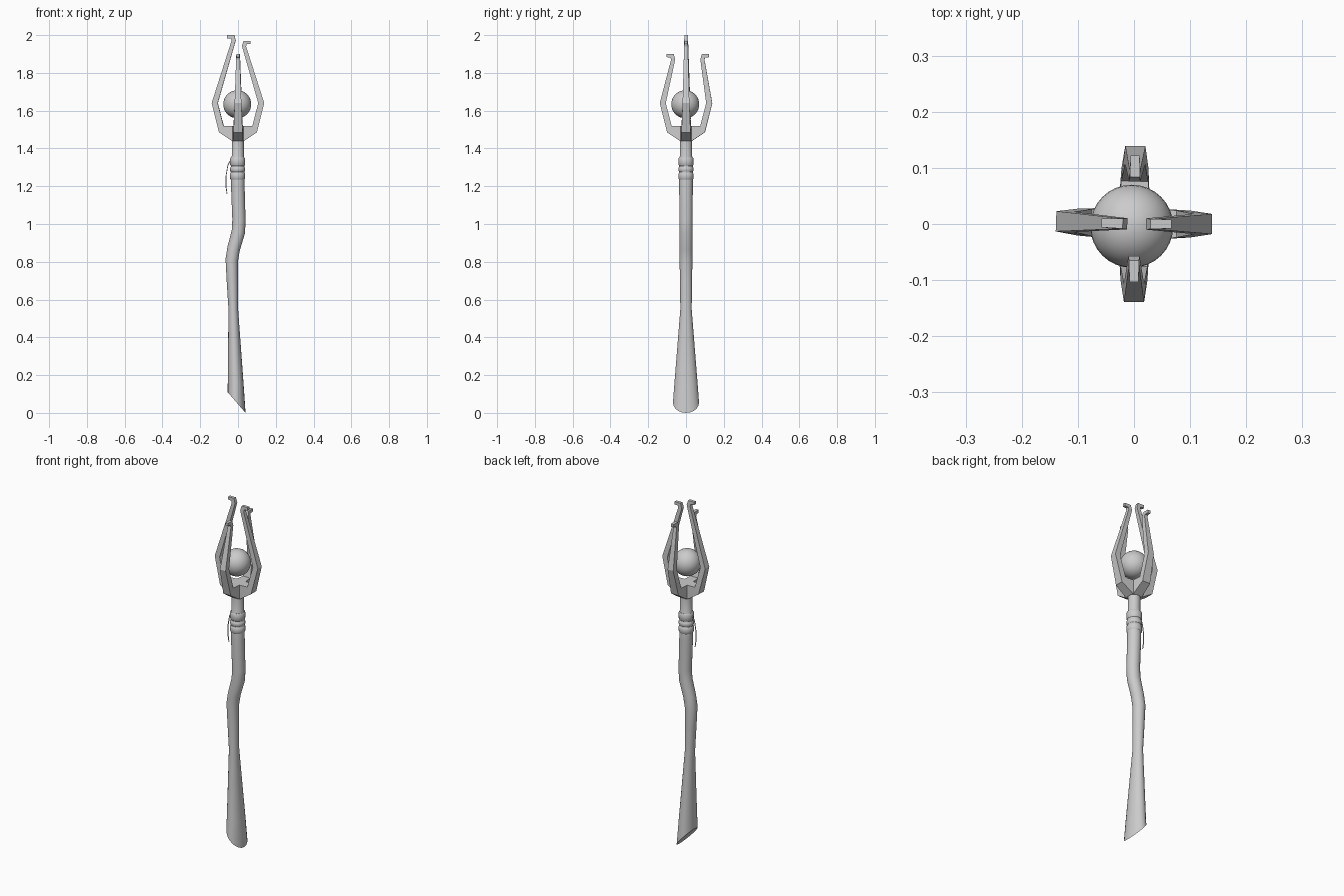
import bpy, bmesh, math
from mathutils import Vector, Matrix

if "Cube" in bpy.data.objects:
    bpy.data.objects.remove(bpy.data.objects["Cube"])


def finish(name, bm, smooth=None):
    bmesh.ops.recalc_face_normals(bm, faces=bm.faces)
    me = bpy.data.meshes.new(name)
    bm.to_mesh(me)
    bm.free()
    ob = bpy.data.objects.new(name, me)
    bpy.context.collection.objects.link(ob)
    if smooth:
        bpy.ops.object.select_all(action='DESELECT')
        ob.select_set(True)
        bpy.context.view_layer.objects.active = ob
        bpy.ops.object.shade_smooth_by_angle(angle=math.radians(smooth))
    return ob


def loft(name, rings, smooth=None):
    """Bridge equal-length point rings and cap both ends."""
    bm = bmesh.new()
    vs = [[bm.verts.new(p) for p in r] for r in rings]
    n = len(vs[0])
    for a, b in zip(vs, vs[1:]):
        for i in range(n):
            j = (i + 1) % n
            bm.faces.new((a[i], a[j], b[j], b[i]))
    bm.faces.new(vs[0][::-1])
    bm.faces.new(vs[-1])
    return finish(name, bm, smooth)


def ring(cx, z, rx, ry, slope=0.0, n=20):
    pts = []
    for i in range(n):
        a = 2 * math.pi * i / n
        pts.append((cx + rx * math.cos(a), ry * math.sin(a),
                    z + slope * rx * math.cos(a)))
    return pts


# Crooked wooden shaft: centre x, z, half width x, half width y, tilt
shaft = [(-0.0075, 0.055, 0.0475, 0.069, -1.16),
         (-0.012, 0.16, 0.042, 0.061, -0.3),
         (-0.025, 0.55, 0.0255, 0.030, 0),
         (-0.030, 0.70, 0.030, 0.032, 0),
         (-0.033, 0.81, 0.033, 0.034, -0.15),
         (-0.023, 0.87, 0.033, 0.034, -0.25),
         (0.002, 0.96, 0.035, 0.035, -0.25),
         (0.005, 1.02, 0.035, 0.035, -0.1),
         (-0.001, 1.20, 0.036, 0.036, 0),
         (-0.002, 1.35, 0.036, 0.036, 0),
         (-0.001, 1.36, 0.032, 0.032, 0),
         (-0.001, 1.46, 0.032, 0.032, 0)]
loft("shaft", [ring(*s) for s in shaft], 40)

# Wrapped bindings below the claw
for i, (z0, z1) in enumerate([(1.235, 1.272), (1.276, 1.302), (1.308, 1.352)]):
    loft(f"binding_{i + 1}", [ring(-0.002, z, r, r) for z, r in
                              [(z0, 0.036), (z0 + 0.006, 0.04),
                               (z1 - 0.006, 0.04), (z1, 0.036)]], 50)

# Loose strand hanging from the binding
cu = bpy.data.curves.new("loose_strand", 'CURVE')
cu.dimensions = '3D'
cu.bevel_depth = 0.0025
cu.bevel_resolution = 1
path = [(-0.036, 0, 1.345), (-0.054, 0, 1.31), (-0.064, 0, 1.25),
        (-0.064, 0, 1.20), (-0.058, 0, 1.16)]
sp = cu.splines.new('POLY')
sp.points.add(len(path) - 1)
for p, co in zip(sp.points, path):
    p.co = (*co, 1)
bpy.context.collection.objects.link(bpy.data.objects.new("loose_strand", cu))


# Claw prongs: inner and outer profile points (radius, z) plus half width
def prong(name, angle, tip, top):
    sections = [((0.0, 1.52), (0.0, 1.44), 0.028),
                ((0.03, 1.52), (0.032, 1.44), 0.028),
                ((0.076, 1.52), (0.1, 1.485), 0.024),
                ((0.107, 1.64), (0.139, 1.64), 0.018),
                ((tip, top - 0.028), (tip + 0.022, top - 0.03), 0.010),
                ((tip + 0.008, top), (tip + 0.025, top - 0.018), 0.009),
                ((tip + 0.046, top), (tip + 0.046, top - 0.017), 0.008)]
    rot = Matrix.Rotation(math.radians(angle), 3, 'Z')
    rings = [[rot @ Vector((p[0], s * w, p[1]))
              for p, s in ((a, -1), (a, 1), (b, 1), (b, -1))]
             for a, b, w in sections]
    loft(name, rings)


prong("right_prong", 0, 0.021, 1.97)
prong("back_prong", 89, 0.076, 1.90)
prong("left_prong", 178, 0.012, 2.0)
prong("front_prong", 270, 0.057, 1.90)

# Orb held between the prongs
bm = bmesh.new()
bmesh.ops.create_uvsphere(bm, u_segments=32, v_segments=16, radius=0.074,
                          matrix=Matrix.Translation((-0.004, -0.004, 1.634)))
finish("orb", bm, 60)
